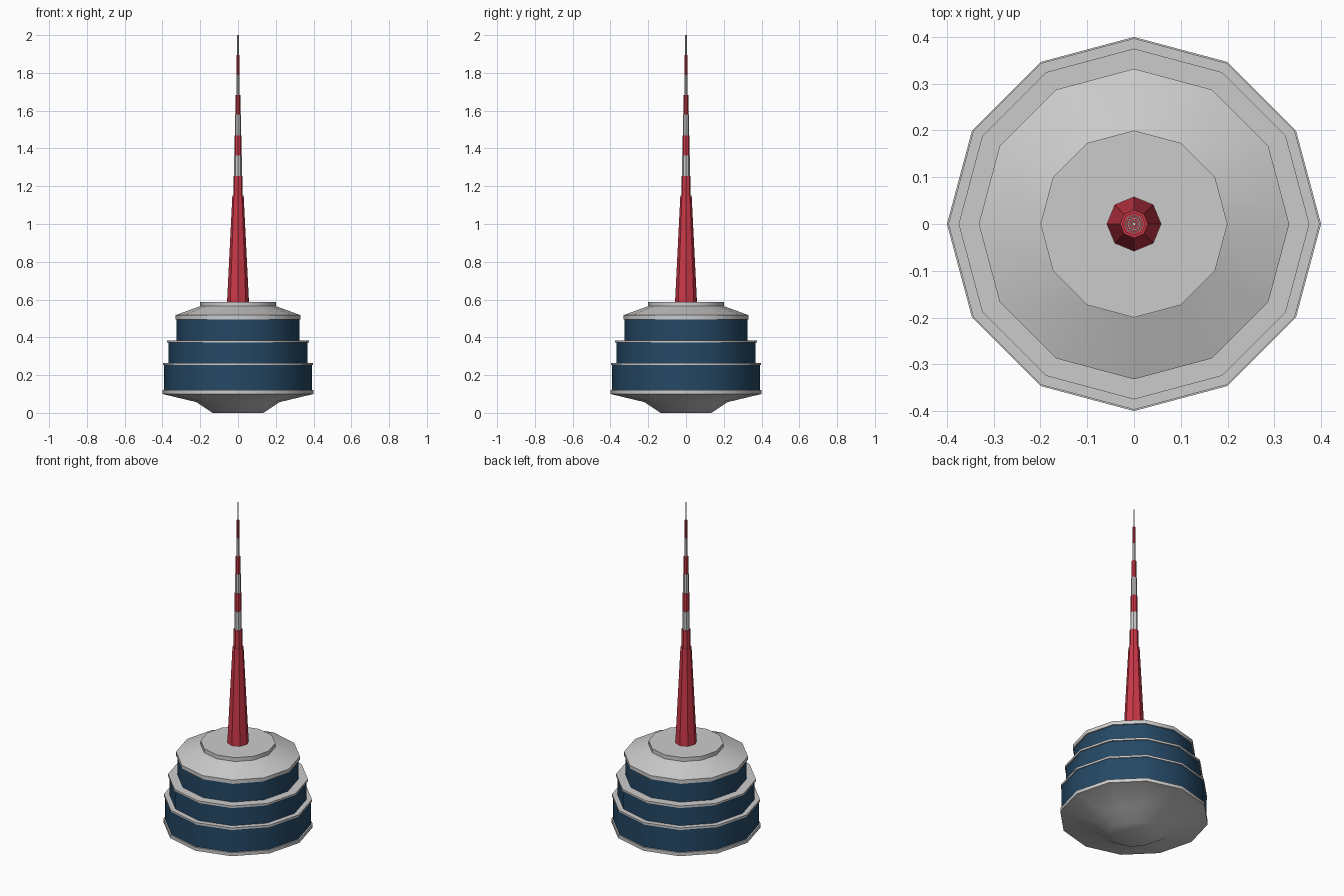
import bpy
import bmesh
from math import cos, sin, tau, radians

cube = bpy.data.objects.get("Cube")
if cube:
    bpy.data.objects.remove(cube)


def material(name, rgb):
    mat = bpy.data.materials.new(name)
    mat.use_nodes = True
    mat.diffuse_color = (*rgb, 1)
    mat.node_tree.nodes["Principled BSDF"].inputs["Base Color"].default_value = (*rgb, 1)
    return mat


WHITE = material("pale grey", (0.60, 0.60, 0.60))
BLUE = material("dark blue glass", (0.018, 0.065, 0.13))
RED = material("signal red", (0.60, 0.04, 0.065))


def turned(name, profile, sides, mat):
    """Closed solid turned around z from (radius, height) pairs, bottom to top."""
    bm = bmesh.new()
    rings = [[bm.verts.new((r * cos(tau * i / sides), r * sin(tau * i / sides), z))
              for i in range(sides)] for r, z in profile]
    for low, high in zip(rings, rings[1:]):
        for i in range(sides):
            j = (i + 1) % sides
            bm.faces.new((low[i], low[j], high[j], high[i]))
    bm.faces.new(rings[0][::-1])
    bm.faces.new(rings[-1])
    mesh = bpy.data.meshes.new(name)
    bm.to_mesh(mesh)
    bm.free()
    mesh.materials.append(mat)
    obj = bpy.data.objects.new(name, mesh)
    bpy.context.collection.objects.link(obj)
    bpy.ops.object.select_all(action="DESELECT")
    obj.select_set(True)
    bpy.context.view_layer.objects.active = obj
    bpy.ops.object.shade_smooth_by_angle(angle=radians(35))
    return obj


# Pod: flared underside, three glazed storeys with ledges, sloping roof
POD_SIDES = 12
turned("pod_underside", [(0.135, 0), (0.22, 0.057), (0.40, 0.10), (0.40, 0.12)], POD_SIDES, WHITE)
storeys = [("lower", 0.392, 0.12, 0.253), ("middle", 0.368, 0.265, 0.372), ("upper", 0.325, 0.384, 0.495)]
for name, radius, bottom, top in storeys:
    turned(name + "_windows", [(radius, bottom), (radius, top)], POD_SIDES, BLUE)
for name, radius, bottom, top in [("lower", 0.397, 0.253, 0.265), ("middle", 0.375, 0.372, 0.384)]:
    turned(name + "_ledge", [(radius, bottom), (radius, top)], POD_SIDES, WHITE)
turned("pod_roof", [(0.332, 0.495), (0.332, 0.517), (0.20, 0.565), (0.20, 0.588)], POD_SIDES, WHITE)

# Mast: tapered foot, then stepped bands of alternating colour
MAST_SIDES = 8
turned("mast_foot", [(0.058, 0.588), (0.030, 1.15)], MAST_SIDES, RED)
heights = [1.15, 1.253, 1.363, 1.468, 1.58, 1.683, 1.79, 1.895, 2.0]
radii = [0.025, 0.020, 0.018, 0.015, 0.0125, 0.009, 0.007, 0.004]
for i, radius in enumerate(radii):
    turned(f"mast_band_{i + 1}", [(radius, heights[i]), (radius, heights[i + 1])],
           MAST_SIDES, WHITE if i % 2 else RED)
